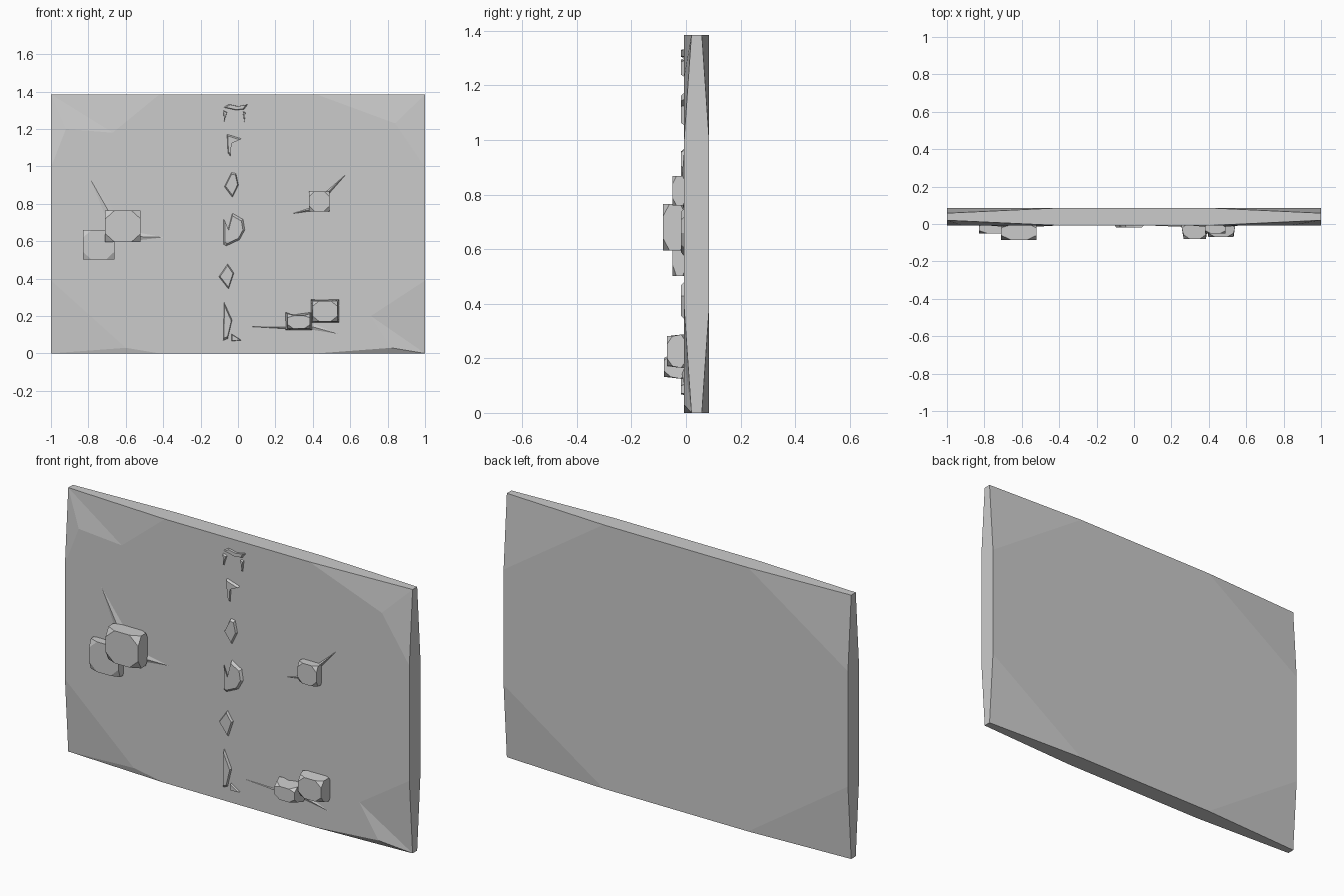
import bpy, bmesh
from mathutils import Vector

if "Cube" in bpy.data.objects:
    bpy.data.objects.remove(bpy.data.objects["Cube"])

FRONT, BACK = -0.007, 0.085


def finish(name, bm):
    bmesh.ops.recalc_face_normals(bm, faces=bm.faces)
    mesh = bpy.data.meshes.new(name)
    bm.to_mesh(mesh)
    bm.free()
    ob = bpy.data.objects.new(name, mesh)
    bpy.context.collection.objects.link(ob)
    return ob


def block(name, x, z, y, cx, cz, depth, notches=None, taper=1.0, sag=0.0):
    """Block whose corners slope back to a short edge, on both broad faces.
    notches: extra front points per corner, counter-clockwise from bottom left."""
    (x0, x1), (z0, z1), (y0, y1) = x, z, y
    mx, mz = (x0 + x1) / 2, (z0 + z1) / 2
    # each corner: entering cut point, tip, leaving cut point
    corners = [((x0, z0 + cz), (x0, z0), (x0 + cx, z0)),
               ((x1 - cx, z0), (x1, z0), (x1, z0 + cz)),
               ((x1, z1 - cz), (x1, z1), (x1 - cx, z1 - sag)),
               ((x0 + cx, z1 - sag), (x0, z1), (x0, z1 - cz))]
    bm = bmesh.new()
    rings = []
    for yy, s, is_front in ((y0, 1, True), (y1, -1, False)):
        k = taper if is_front else 1.0
        face, ring = [], []
        for i, (a, c, b) in enumerate(corners):
            def put(p, d=0.0):
                return bm.verts.new((mx + (p[0] - mx) * k, yy + s * d, mz + (p[1] - mz) * k))
            va, vc, vb = put(a), put(c, depth), put(b)
            mids = [put(p) for p in (notches[i] if notches and is_front else [])]
            chain = [va] + mids + [vb]
            face += chain
            ring += [va, vc, vb]
            for p, q in zip(chain, chain[1:]):
                bm.faces.new((p, vc, q))
        bm.faces.new(face)
        rings.append(ring)
    # four rim faces, each running tip to tip
    f, r = rings
    for i in range(4):
        ids = [(3 * i + 1 + j) % 12 for j in range(4)]
        bm.faces.new([f[j] for j in ids] + [r[j] for j in reversed(ids)])
    return finish(name, bm)


def chip(name, outline, height=0.011, shrink=0.8):
    """Thin stone flake with sloping sides."""
    bm = bmesh.new()
    mid = sum((Vector(p) for p in outline), Vector((0, 0))) / len(outline)
    low = [bm.verts.new((p[0], FRONT + 0.004, p[1])) for p in outline]
    top = []
    for p in outline:
        q = mid + (Vector(p) - mid) * shrink
        top.append(bm.verts.new((q.x, FRONT - height, q.y)))
    bm.faces.new(low)
    bm.faces.new(top)
    n = len(outline)
    for i in range(n):
        j = (i + 1) % n
        bm.faces.new((low[i], low[j], top[j], top[i]))
    return finish(name, bm)


def ridge(name, tip, a, b):
    """Shallow wedge running out from a boulder."""
    bm = bmesh.new()
    t, p, q = [bm.verts.new((v[0], FRONT + 0.001, v[1])) for v in (tip, a, b)]
    m = bm.verts.new(((a[0] + b[0]) / 2, FRONT - 0.009, (a[1] + b[1]) / 2))
    for f in ((t, p, m), (t, m, q), (p, q, m), (t, q, p)):
        bm.faces.new(f)
    return finish(name, bm)


# main slab with worn corners
block("wall_slab", (-1, 1), (0, 1.385), (FRONT, BACK), 0.58, 0.39, 0.027,
      notches=[[(-0.6, 0.03)], [(0.82, 0.03), (0.71, 0.2)],
               [(0.84, 1.23)], [(-0.67, 1.18), (-0.92, 1.2)]])

# boulders standing out of the wall: x range, z range, front y, taper, sag
boulders = [
    ("large_boulder", (-0.71, -0.52), (0.595, 0.765), -0.085, 1.0, 0.0),
    ("left_boulder", (-0.83, -0.66), (0.502, 0.66), -0.05, 1.0, 0.0),
    ("small_boulder", (0.38, 0.49), (0.76, 0.867), -0.05, 1.0, 0.0),
    ("lower_boulder", (0.39, 0.54), (0.165, 0.287), -0.07, 0.9, 0.0),
    ("lower_left_boulder", (0.255, 0.395), (0.125, 0.22), -0.08, 0.85, 0.013),
]
for name, xr, zr, yf, taper, sag in boulders:
    w, h, d = xr[1] - xr[0], zr[1] - zr[0], 0.003 - yf
    block(name, xr, zr, (yf, 0.003), w * 0.27, h * 0.27, d * 0.28, taper=taper, sag=sag)

# shallow ridges around the boulders
ridges = [((-0.8, 0.95), (-0.71, 0.73), (-0.66, 0.765)),
          ((-0.38, 0.62), (-0.54, 0.65), (-0.56, 0.60)),
          ((0.59, 0.97), (0.47, 0.865), (0.485, 0.85)),
          ((0.28, 0.745), (0.39, 0.78), (0.39, 0.76)),
          ((0.55, 0.10), (0.38, 0.17), (0.36, 0.13)),
          ((0.03, 0.145), (0.28, 0.14), (0.28, 0.13))]
for i, r in enumerate(ridges):
    ridge(f"ridge_{i + 1}", *r)

# column of thin flakes down the middle
chips = [
    [(-0.08, 1.315), (-0.05, 1.333), (0.0, 1.322), (0.055, 1.332), (0.035, 1.305), (-0.01, 1.3)],
    [(-0.078, 1.30), (-0.058, 1.29), (-0.075, 1.235)],
    [(0.025, 1.295), (0.04, 1.29), (0.034, 1.23)],
    [(-0.06, 1.175), (0.02, 1.15), (-0.035, 1.125), (-0.04, 1.05), (-0.055, 1.07)],
    [(-0.035, 0.97), (-0.01, 0.965), (0.004, 0.9), (-0.03, 0.83), (-0.075, 0.89)],
    [(-0.03, 0.755), (0.03, 0.72), (0.04, 0.66), (0.01, 0.605), (-0.065, 0.57),
     (-0.08, 0.58), (-0.08, 0.72), (-0.055, 0.66)],
    [(-0.055, 0.482), (-0.02, 0.43), (-0.05, 0.34), (-0.105, 0.41)],
    [(-0.075, 0.28), (-0.03, 0.18), (-0.055, 0.075), (-0.08, 0.065)],
    [(-0.035, 0.105), (0.02, 0.07), (-0.035, 0.065)],
]
for i, c in enumerate(chips):
    chip(f"stone_flake_{i + 1}", c)
